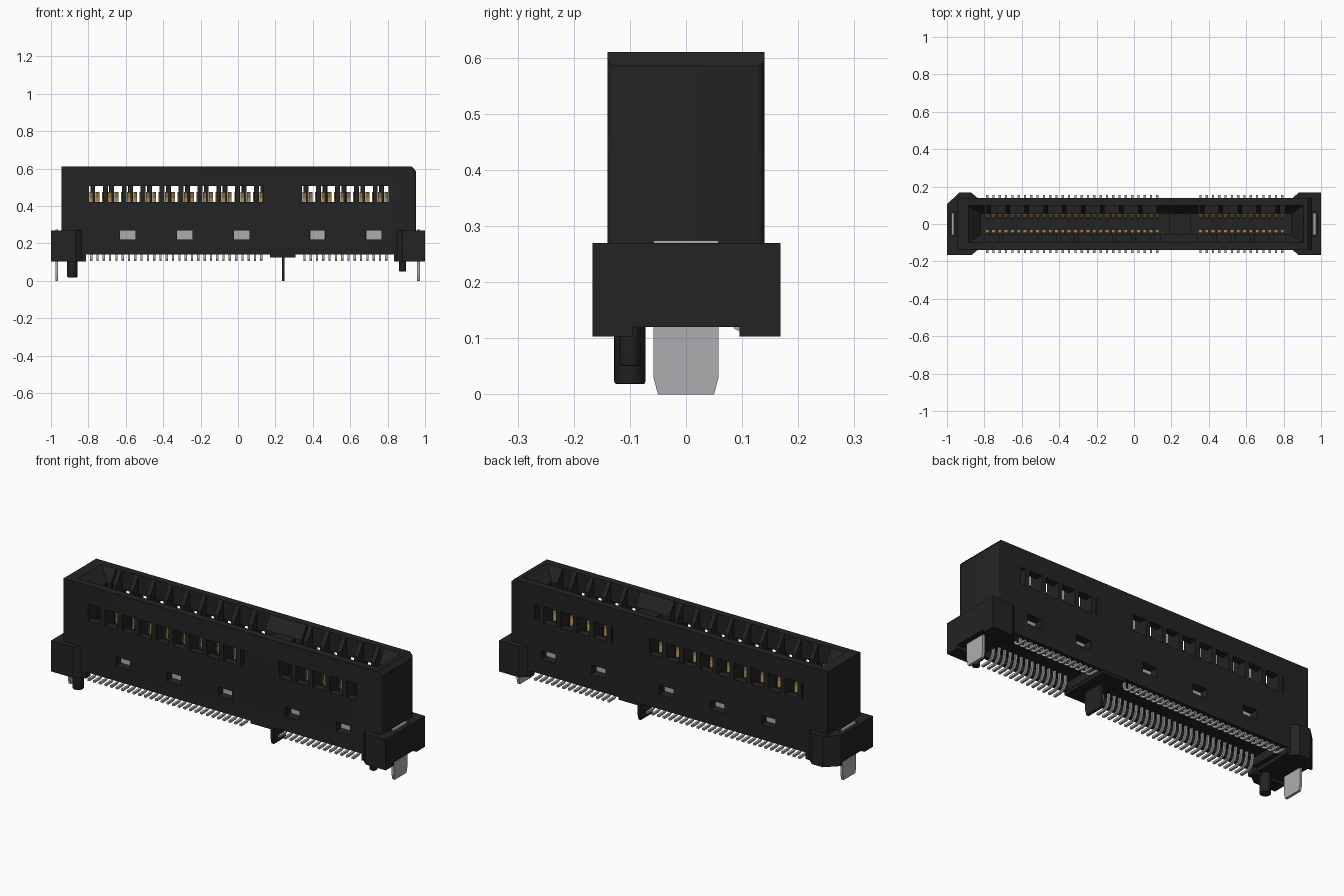
import bpy, bmesh, math

if "Cube" in bpy.data.objects:
    bpy.data.objects.remove(bpy.data.objects["Cube"])

PITCH = 0.0337
GROUPS = [(-0.785, 28), (0.355, 14)]      # first contact x, contact count


def material(name, rgb):
    m = bpy.data.materials.new(name)
    m.diffuse_color = (*rgb, 1)
    m.use_nodes = True
    m.node_tree.nodes["Principled BSDF"].inputs["Base Color"].default_value = m.diffuse_color
    return m


BLACK = material("black plastic", (0.0168, 0.0168, 0.0168))
SILVER = material("tin silver", (0.42, 0.42, 0.44))
GOLD = material("contact gold", (0.42, 0.27, 0.09))


def add_prism(bm, pts, offset):
    """Extrude a closed polygon of 3D points by a vector."""
    a = [bm.verts.new(p) for p in pts]
    b = [bm.verts.new([p[i] + offset[i] for i in range(3)]) for p in pts]
    n = len(a)
    bm.faces.new(a)
    bm.faces.new(b[::-1])
    for i in range(n):
        bm.faces.new((a[i], b[i], b[(i + 1) % n], a[(i + 1) % n]))


def add_box(bm, x0, x1, y0, y1, z0, z1):
    add_prism(bm, [(x0, y0, z0), (x1, y0, z0), (x1, y1, z0), (x0, y1, z0)], (0, 0, z1 - z0))


def finish(bm, name, mat):
    bmesh.ops.recalc_face_normals(bm, faces=bm.faces)
    me = bpy.data.meshes.new(name)
    bm.to_mesh(me)
    bm.free()
    ob = bpy.data.objects.new(name, me)
    bpy.context.collection.objects.link(ob)
    if mat:
        me.materials.append(mat)
    return ob


def cut(ob, build):
    """Subtract the solid made by build(bm) from ob."""
    bm = bmesh.new()
    build(bm)
    cutter = finish(bm, "cutter", BLACK)
    cutter.hide_render = True
    mod = ob.modifiers.new("cut", 'BOOLEAN')
    mod.operation, mod.solver, mod.object = 'DIFFERENCE', 'EXACT', cutter
    bpy.context.view_layer.objects.active = ob
    bpy.ops.object.modifier_apply(modifier=mod.name)
    bpy.data.objects.remove(cutter)


def smooth(ob):
    bpy.ops.object.select_all(action='DESELECT')
    ob.select_set(True)
    bpy.context.view_layer.objects.active = ob
    bpy.ops.object.shade_smooth_by_angle(angle=math.radians(35))


# Housing with a chamfered upper end and rounded end corners
bm = bmesh.new()
outline = [(-0.945, 0.14), (0.953, 0.14), (0.953, 0.585), (0.93, 0.61), (-0.945, 0.61)]
add_prism(bm, [(x, -0.14, z) for x, z in outline], (0, 0.28, 0))
corner = [e for e in bm.edges if all(v.co.x > 0.95 for v in e.verts)
          and abs(e.verts[0].co.z - e.verts[1].co.z) > 0.1]
bmesh.ops.bevel(bm, geom=corner, offset=0.014, segments=3, profile=0.5, affect='EDGES')
housing = finish(bm, "housing", BLACK)


# Tapered mouth
def mouth(bm):
    rings = []
    for x0, x1, y, z in [(-0.82, 0.84, 0.056, 0.545), (-0.895, 0.915, 0.106, 0.62)]:
        rings.append([bm.verts.new(p) for p in
                      [(x0, -y, z), (x1, -y, z), (x1, y, z), (x0, y, z)]])
    lo, hi = rings
    bm.faces.new(lo)
    bm.faces.new(hi)
    for i in range(4):
        j = (i + 1) % 4
        bm.faces.new((lo[i], lo[j], hi[j], hi[i]))


# Card slots either side of the key
def slots(bm):
    add_box(bm, -0.82, 0.19, -0.055, 0.055, 0.28, 0.57)
    add_box(bm, 0.305, 0.84, -0.055, 0.055, 0.28, 0.57)


# Cells between ribs, three contacts wide; the two sides are staggered
def cells():
    for side in (-1, 1):
        for start, count in GROUPS:
            lo, hi = start - PITCH * 0.4, start + PITCH * (count - 0.6)
            x = lo - (0.067 if side > 0 else 0)
            while x < hi:
                a, b = max(x, lo), min(x + 0.077, hi)
                if b - a > 0.008:
                    yield side, a, b
                x += 3 * PITCH


def pockets(bm):
    for s, a, b in cells():
        y0, y1 = sorted((s * 0.045, s * 0.1))
        add_box(bm, a, b, y0, y1, 0.40, 0.63)


def windows(bm):
    for s, a, b in cells():
        y0, y1 = sorted((s * 0.09, s * 0.2))
        add_box(bm, a + 0.001, b - 0.001, y0, y1, 0.42, 0.508)


# Small inspection ports
PORTS = [-0.59, -0.285, 0.02, 0.425, 0.725]


def ports(bm):
    for x in PORTS:
        for s in (-1, 1):
            y0, y1 = sorted((s * 0.085, s * 0.2))
            add_box(bm, x - 0.042, x + 0.042, y0, y1, 0.22, 0.27)


# Underside recesses for the legs
def underside(bm):
    add_box(bm, -0.81, 0.17, -0.118, 0.118, 0.1, 0.185)
    add_box(bm, 0.31, 0.83, -0.118, 0.118, 0.1, 0.185)


for build in (mouth, slots, pockets, windows, ports, underside):
    cut(housing, build)
smooth(housing)

# Silver plates seen inside the ports
bm = bmesh.new()
for x in PORTS:
    for s in (-1, 1):
        add_box(bm, x - 0.041, x + 0.041, s * 0.093 - 0.004, s * 0.093 + 0.004, 0.221, 0.269)
finish(bm, "port_plates", SILVER)

# Mounting ears at both ends
LEFT = [(-1, -0.167), (-0.87, -0.167), (-0.835, -0.138), (-0.835, 0.138),
        (-0.87, 0.168), (-0.935, 0.168), (-1, 0.105)]
RIGHT = [(1, -0.167), (1, 0.168), (0.88, 0.168), (0.848, 0.138),
         (0.848, -0.138), (0.88, -0.167)]
for name, pts, tab_x in (("left_ear", LEFT, -0.97), ("right_ear", RIGHT, 0.965)):
    bm = bmesh.new()
    add_prism(bm, [(x, y, 0.103) for x, y in pts], (0, 0, 0.167))
    ear = finish(bm, name, BLACK)
    cut(ear, lambda b: add_box(b, -1.1, 1.1, -0.095, 0.095, 0.05, 0.12))
    cut(ear, lambda b: add_box(b, tab_x - 0.014, tab_x + 0.014, -0.065, 0.065, 0.2, 0.3))

# Standoff feet beside the ears and below the key
bm = bmesh.new()
for s in (-1, 1):
    y0, y1 = sorted((s * 0.1, s * 0.138))
    add_box(bm, -0.84, -0.812, y0, y1, 0.103, 0.16)
    add_box(bm, 0.835, 0.855, y0, y1, 0.103, 0.16)
add_box(bm, 0.172, 0.308, -0.138, 0.138, 0.125, 0.15)
finish(bm, "standoff_feet", BLACK)

# Solder tabs and the dark centre tab
TAB = [(-0.05, 0), (0.05, 0), (0.058, 0.03), (0.058, 1), (-0.058, 1), (-0.058, 0.03)]
for name, x, top, mat in (("left_solder_tab", -0.97, 0.274, SILVER),
                          ("right_solder_tab", 0.965, 0.274, SILVER),
                          ("centre_tab", 0.242, 0.15, BLACK)):
    bm = bmesh.new()
    add_prism(bm, [(x - 0.007, y, min(z, top)) for y, z in TAB], (0.014, 0, 0))
    finish(bm, name, mat)

# Locating posts
for name, x, r, z0 in (("large_post", -0.885, 0.028, 0.018), ("small_post", 0.88, 0.019, 0.05)):
    bm = bmesh.new()
    bmesh.ops.create_cone(bm, cap_ends=True, segments=32, radius1=r, radius2=r, depth=0.15 - z0)
    bmesh.ops.translate(bm, verts=bm.verts, vec=(x, -0.1, (0.15 + z0) / 2))
    rim = [e for e in bm.edges if all(v.co.z < z0 + 0.001 for v in e.verts)]
    bmesh.ops.bevel(bm, geom=rim, offset=0.005, segments=2, profile=0.5, affect='EDGES')
    smooth(finish(bm, name, BLACK))


# Contacts: bent strips repeated along both sides
def strips(name, path, width, thick, mat):
    # offset the (y, z) path by its normals to get a thin closed section
    offs = []
    for i, (y, z) in enumerate(path):
        (ya, za), (yb, zb) = path[max(i - 1, 0)], path[min(i + 1, len(path) - 1)]
        d = math.hypot(yb - ya, zb - za)
        offs.append((-(zb - za) / d * thick / 2, (yb - ya) / d * thick / 2))
    section = [(y + o[0], z + o[1]) for (y, z), o in zip(path, offs)]
    section += [(y - o[0], z - o[1]) for (y, z), o in zip(path, offs)][::-1]
    bm = bmesh.new()
    for start, count in GROUPS:
        for i in range(count):
            x = start + i * PITCH - width / 2
            for s in (-1, 1):
                add_prism(bm, [(x, s * y, z) for y, z in section], (width, 0, 0))
    finish(bm, name, mat)


strips("spring_contacts", [(0.05, 0.27), (0.048, 0.35), (0.032, 0.425), (0.034, 0.445), (0.048, 0.474)],
       0.02, 0.008, GOLD)
strips("solder_legs", [(0.075, 0.20), (0.078, 0.145), (0.09, 0.121), (0.108, 0.111), (0.156, 0.110)],
       0.012, 0.011, SILVER)
